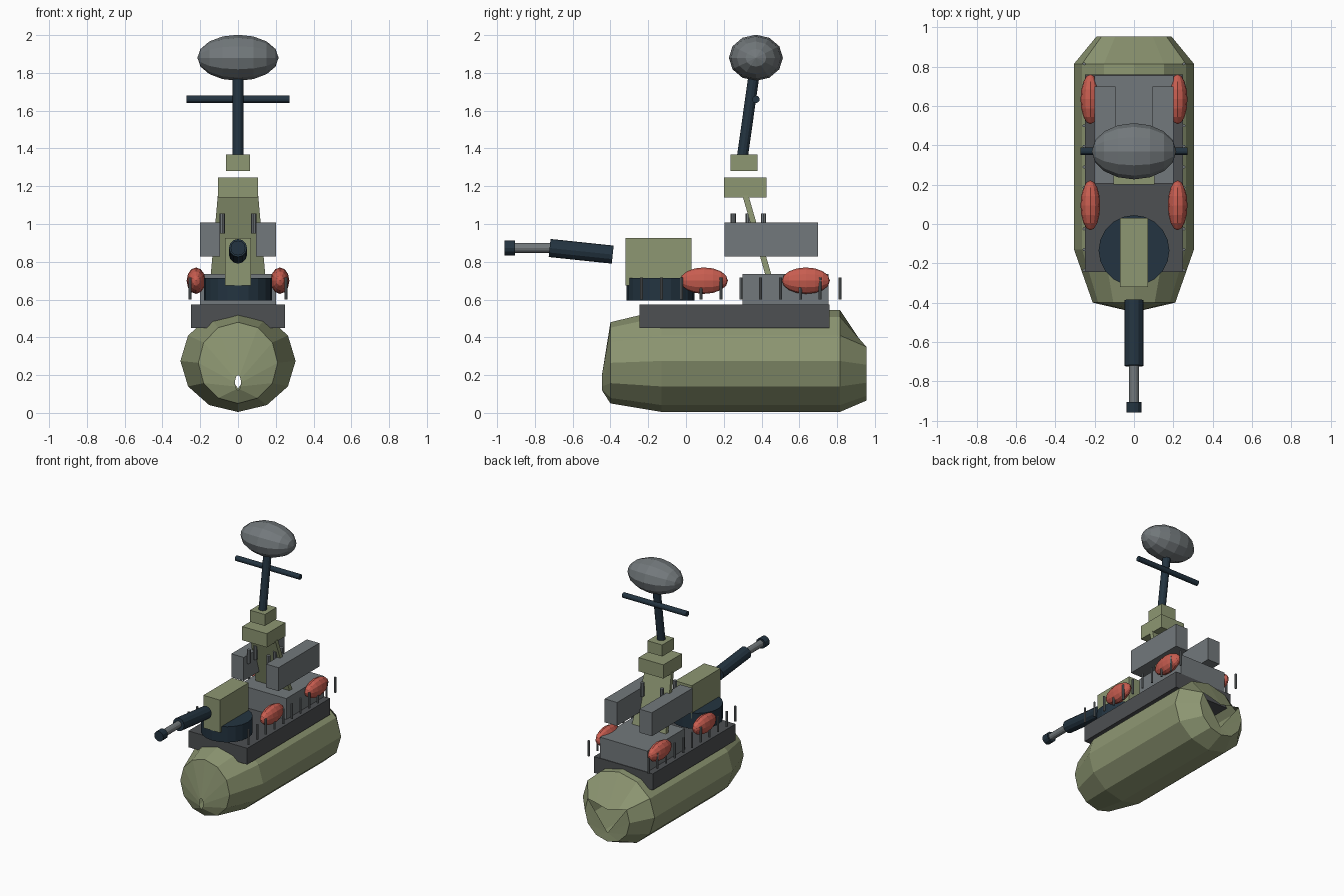
import bpy, bmesh, math
from mathutils import Vector

cube = bpy.data.objects.get("Cube")
if cube:
    bpy.data.objects.remove(cube, do_unlink=True)


def material(name, rgb):
    m = bpy.data.materials.new(name)
    m.use_nodes = True
    m.diffuse_color = (*rgb, 1)
    m.node_tree.nodes["Principled BSDF"].inputs["Base Color"].default_value = (*rgb, 1)
    return m


OLIVE = material("olive green", (0.27, 0.31, 0.17))
DECK = material("dark grey", (0.075, 0.08, 0.085))
GREY = material("mid grey", (0.17, 0.19, 0.20))
NAVY = material("dark navy", (0.017, 0.034, 0.052))
RED = material("coral red", (0.58, 0.11, 0.08))


def finish(name, bm, mat):
    bmesh.ops.recalc_face_normals(bm, faces=bm.faces)
    mesh = bpy.data.meshes.new(name)
    bm.to_mesh(mesh)
    bm.free()
    mesh.materials.append(mat)
    ob = bpy.data.objects.new(name, mesh)
    bpy.context.collection.objects.link(ob)
    return ob


def box(name, mat, x, y, z):
    """Box given by its ranges on each axis."""
    bm = bmesh.new()
    bmesh.ops.create_cube(bm, size=1)
    for v in bm.verts:
        v.co = [lo + (c + 0.5) * (hi - lo) for c, (lo, hi) in zip(v.co, (x, y, z))]
    return finish(name, bm, mat)


def rod(name, mat, a, b, r, sides=12):
    """Cylinder from point a to point b."""
    a, b = Vector(a), Vector(b)
    bm = bmesh.new()
    bmesh.ops.create_cone(bm, cap_ends=True, segments=sides, radius1=r, radius2=r,
                          depth=(b - a).length)
    turn = (b - a).to_track_quat('Z', 'Y')
    for v in bm.verts:
        v.co = turn @ v.co + (a + b) / 2
    return finish(name, bm, mat)


def ellipsoid(name, mat, centre, radii, pole):
    """Low-poly ball with its poles on the given axis."""
    bm = bmesh.new()
    bmesh.ops.create_uvsphere(bm, u_segments=12, v_segments=8, radius=1)
    turn = Vector(pole).to_track_quat('Z', 'Y')
    for v in bm.verts:
        p = turn @ v.co
        v.co = [c + q * r for c, q, r in zip(centre, p, radii)]
    return finish(name, bm, mat)


# Hull: twelve-sided rings from the nose slit to the stern
bm = bmesh.new()
rings = []
for y, cz, rx, rz in ((-0.445, 0.16, 0.016, 0.04), (-0.40, 0.265, 0.21, 0.215),
                      (-0.13, 0.275, 0.305, 0.27), (0.815, 0.275, 0.305, 0.27),
                      (0.955, 0.255, 0.19, 0.19)):
    angles = [math.tau * i / 12 for i in range(12)]
    rings.append([bm.verts.new((rx * math.sin(a), y, cz + rz * math.cos(a))) for a in angles])
# Sunken top edge of the stern
rings[-1][0].co.z = 0.31
for i in (1, 11):
    rings[-1][i].co.z = 0.335
for r, s in zip(rings, rings[1:]):
    for i in range(12):
        j = (i + 1) % 12
        bm.faces.new((r[i], r[j], s[j], s[i]))
# Stern plate with a V-shaped opening
apex = bm.verts.new((0, 0.95, 0.13))
for i in range(2, 10):
    bm.faces.new((rings[-1][i], rings[-1][i + 1], apex))
finish("hull", bm, OLIVE)

# Deck and deckhouse
box("deck", DECK, (-0.25, 0.25), (-0.245, 0.76), (0.45, 0.575))
box("deckhouse", GREY, (-0.2, 0.2), (0.3, 0.755), (0.575, 0.735))

# Gun turret
rod("turret_base", NAVY, (0, -0.135, 0.595), (0, -0.135, 0.715), 0.18, 20)
box("turret_cab", OLIVE, (-0.07, 0.07), (-0.32, 0.03), (0.675, 0.925))
rod("gun_sleeve", NAVY, (0, -0.388, 0.838), (0, -0.722, 0.873), 0.048)
rod("gun_barrel", GREY, (0, -0.715, 0.873), (0, -0.91, 0.873), 0.026)
rod("gun_muzzle", NAVY, (0, -0.905, 0.873), (0, -0.96, 0.873), 0.039)

# Leaning tower plate, tapered towards the top
tower = box("tower", OLIVE, (-1, 1), (-0.016, 0.016), (0.7, 1.15))
for v in tower.data.vertices:
    t = (v.co.z - 0.7) / 0.45
    v.co.x *= 0.147 - 0.04 * t
    v.co.y += 0.445 - 0.13 * t

# Bridge blocks, mast and radar
box("bridge", OLIVE, (-0.105, 0.105), (0.2, 0.425), (1.14, 1.245))
box("mast_block", OLIVE, (-0.063, 0.063), (0.235, 0.378), (1.28, 1.368))
rod("mast", NAVY, (0, 0.3, 1.365), (0, 0.36, 1.79), 0.029)
rod("mast_crossbar", NAVY, (-0.272, 0.37, 1.66), (0.272, 0.37, 1.66), 0.02)
ellipsoid("radar_dome", GREY, (0, 0.37, 1.88), (0.215, 0.143, 0.122), (1, 0, 0))

# Paired side fittings
for side, s in (("left", 1), ("right", -1)):
    box("launcher_" + side, GREY, sorted((s * 0.095, s * 0.2)), (0.205, 0.7), (0.828, 1.008))
    for y in (0.25, 0.33, 0.41):
        rod("launcher_post_" + side, GREY, (s * 0.083, y, 0.95), (s * 0.083, y, 1.055), 0.014, 8)
    for y in (0.095, 0.635):
        ellipsoid("lifeboat_" + side, RED, (s * 0.222, y, 0.7), (0.05, 0.127, 0.07), (0, 1, 0))
    for i in range(11):
        y = -0.235 + 0.105 * i
        rod("rail_post_" + side, GREY, (s * 0.254, y, 0.6), (s * 0.254, y, 0.717), 0.008, 8)
